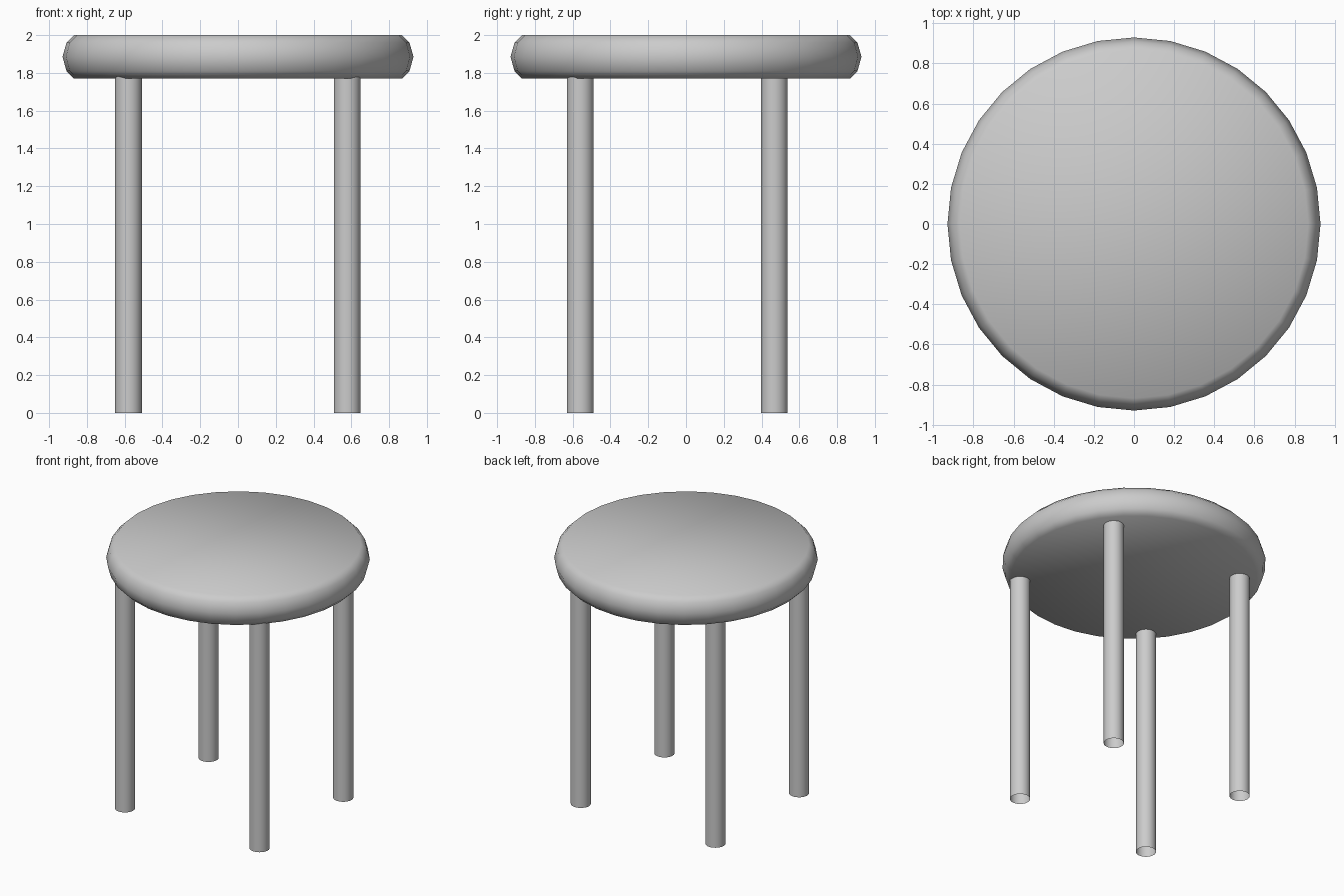
import bpy, math

if "Cube" in bpy.data.objects:
    bpy.data.objects.remove(bpy.data.objects["Cube"])

SIDES = 32


def lathe(name, profile, centre=(0, 0, 0), caps=True):
    """Spin a list of (radius, z) points into a round part."""
    verts = [(r * math.cos(2 * math.pi * i / SIDES), r * math.sin(2 * math.pi * i / SIDES), z)
             for r, z in profile for i in range(SIDES)]
    faces = []
    for k in range(len(profile) - 1):
        a, b = k * SIDES, (k + 1) * SIDES
        for i in range(SIDES):
            j = (i + 1) % SIDES
            faces.append((a + i, a + j, b + j, b + i))
    if caps:
        last = (len(profile) - 1) * SIDES
        faces.append(tuple(reversed(range(SIDES))))
        faces.append(tuple(range(last, last + SIDES)))
    mesh = bpy.data.meshes.new(name)
    mesh.from_pydata(verts, [], faces)
    mesh.polygons.foreach_set("use_smooth", [True] * len(mesh.polygons))
    ob = bpy.data.objects.new(name, mesh)
    ob.location = centre
    bpy.context.collection.objects.link(ob)
    return ob


# Cushion-like round seat, softly shaded all over
lathe("seat", [(0.868, 1.77), (0.908, 1.81), (0.929, 1.885), (0.908, 1.96), (0.868, 2.0)])

# Four straight tube legs, open at the ends
for depth, y in (("front", -0.56), ("back", 0.467)):
    for side, x in (("left", -0.58), ("right", 0.578)):
        lathe(f"{depth}_{side}_leg", [(0.071, 0), (0.071, 1.78)], (x, y, 0), caps=False)
